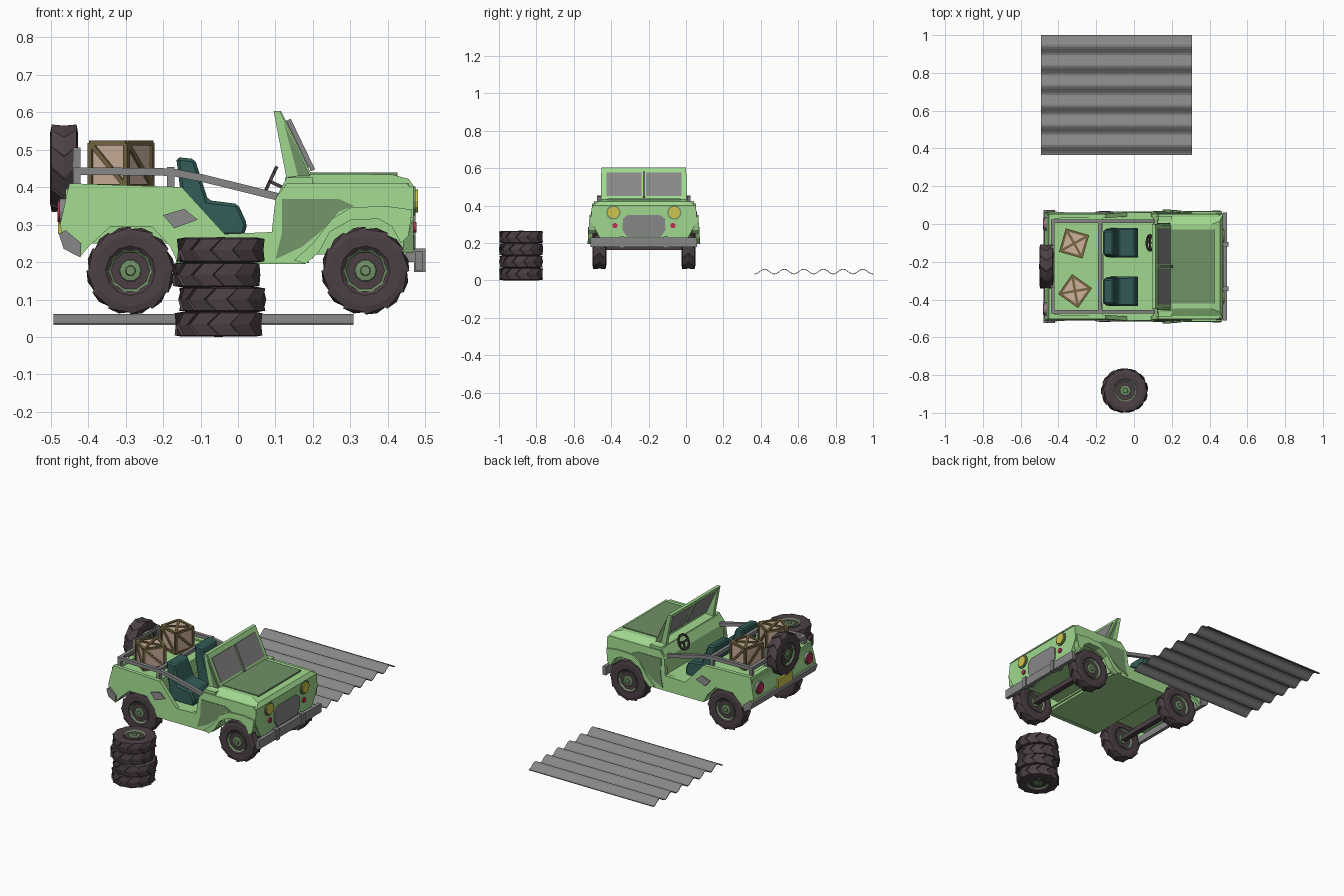
import bpy, bmesh, math
from mathutils import Matrix, Vector

if "Cube" in bpy.data.objects:
    bpy.data.objects.remove(bpy.data.objects["Cube"])


def material(name, *rgb):
    lin = [((c / 255 + 0.055) / 1.055) ** 2.4 for c in rgb] + [1]
    m = bpy.data.materials.new(name)
    m.use_nodes = True
    m.diffuse_color = lin
    m.node_tree.nodes["Principled BSDF"].inputs["Base Color"].default_value = lin
    return m


GREEN = material("light green", 160, 216, 142)
DARK = material("dark green", 112, 146, 103)
RUBBER = material("tyre rubber", 76, 64, 69)
GREY = material("grey metal", 135, 135, 135)
TEAL = material("seat teal", 50, 92, 87)
TAN = material("crate tan", 206, 177, 157)
BROWN = material("crate brown", 118, 103, 67)
YELLOW = material("lamp yellow", 208, 198, 78)
RED = material("lamp red", 190, 45, 82)

CAR = Matrix.Translation((0, -0.225, 0))
WORLD = Matrix.Identity(4)


def add(name, bm, mat, mtx=CAR):
    bm.transform(mtx)
    bmesh.ops.recalc_face_normals(bm, faces=bm.faces)
    me = bpy.data.meshes.new(name)
    bm.to_mesh(me)
    bm.free()
    me.materials.append(mat)
    ob = bpy.data.objects.new(name, me)
    bpy.context.collection.objects.link(ob)
    return ob


def prism(name, pts, a, b, mat, axis="y", mtx=CAR):
    """Extrude an outline from depth a to b; depths may depend on height."""
    bm = bmesh.new()
    ends = []
    for d in (a, b):
        ring = []
        for u, z in pts:
            v = d(z) if callable(d) else d
            ring.append(bm.verts.new((u, v, z) if axis == "y" else (v, u, z)))
        bm.faces.new(ring)
        ends.append(ring)
    n = len(pts)
    for i in range(n):
        j = (i + 1) % n
        bm.faces.new((ends[0][i], ends[0][j], ends[1][j], ends[1][i]))
    return add(name, bm, mat, mtx)


def block(name, x0, x1, half, z0, z1, mat):
    return prism(name, [(x0, z0), (x1, z0), (x1, z1), (x0, z1)], -half, half, mat)


def beams(name, pairs, t, mat, mtx=CAR):
    """Square bars between pairs of points, joined in one object."""
    bm = bmesh.new()
    for p, q in pairs:
        p, q = Vector(p), Vector(q)
        rot = (q - p).to_track_quat("Z", "Y").to_matrix().to_4x4()
        m = Matrix.Translation((p + q) / 2) @ rot @ Matrix.Diagonal((t, t, (q - p).length, 1))
        bmesh.ops.create_cube(bm, size=1, matrix=m)
    return add(name, bm, mat, mtx)


def lathe(name, rings, angles, mat, mtx):
    """Rings of (radius, y, turn, lug depth) around the y axis."""
    bm = bmesh.new()
    loops = []
    for r, y, turn, lug in rings:
        loops.append([bm.verts.new(((r - lug * (k % 2)) * math.cos(t + turn), y,
                                    (r - lug * (k % 2)) * math.sin(t + turn)))
                      for k, t in enumerate(angles)])
    n = len(angles)
    for lo, hi in zip(loops, loops[1:]):
        for i in range(n):
            bm.faces.new((lo[i], lo[(i + 1) % n], hi[(i + 1) % n], hi[i]))
    bm.faces.new(loops[0])
    bm.faces.new(loops[-1])
    return add(name, bm, mat, mtx)


def disc(name, x0, x1, y, z, r, mat):
    pts = [(y + r * math.cos(k * math.pi / 6), z + r * math.sin(k * math.pi / 6)) for k in range(12)]
    return prism(name, pts, x0, x1, mat, "x")


def wheel(name, loc, rot=WORLD):
    m = Matrix.Translation(loc) @ rot
    step = math.tau / 12
    lugs = [step * (k + f) for k in range(12) for f in (0, 0.93)]
    side = [(0.056, 0.028), (0.066, 0.036), (0.096, 0.037)]
    rings = [(r, -y, 0, 0) for r, y in side]
    rings += [(0.117, -0.033, 0, 0.007), (0.118, 0, step / 2, 0.007), (0.117, 0.033, 0, 0.007)]
    rings += [(r, y, 0, 0) for r, y in reversed(side)]
    lathe(name + "_tyre", rings, lugs, RUBBER, m)
    face = [(0.012, 0.038), (0.014, 0.032), (0.028, 0.030), (0.036, 0.022), (0.048, 0.025), (0.058, 0.034)]
    rings = [(r, -y, 0, 0) for r, y in face] + [(r, y, 0, 0) for r, y in reversed(face)]
    lathe(name + "_hub", rings, [k * math.tau / 10 for k in range(10)], DARK, m)


# Side walls with wheel arches, leaning in slightly with height
def wall(z):
    return 0.292 - 0.07 * (z - 0.2)


outline = [(-.45, .41), (-.15, .40), (-.036, .275), (.09, .28), (.10, .37), (.13, .41), (.45, .41),
           (.468, .39), (.468, .325), (.455, .27), (.435, .25), (.41, .295), (.375, .315), (.30, .312),
           (.245, .28), (.215, .225), (.18, .195), (-.16, .195), (-.18, .24), (-.23, .295),
           (-.34, .295), (-.395, .245), (-.42, .215), (-.465, .25), (-.475, .30)]
panel = [(.118, .368), (.27, .368), (.31, .35), (.27, .335), (.225, .285), (.17, .24), (.10, .208), (.118, .28)]
vent = [(-.2, .325), (-.143, .342), (-.108, .313), (-.17, .29)]
flare = [(.455, .27), (.435, .25), (.41, .295), (.375, .315), (.30, .312), (.245, .28), (.215, .225),
         (.18, .195), (.15, .205), (.2, .25), (.25, .315), (.3, .345), (.39, .35), (.465, .34)]
for s, tag in ((1, "left"), (-1, "right")):
    prism(tag + "_side_wall", outline, lambda z: s * wall(z), lambda z: s * (wall(z) - .022), GREEN)
    prism(tag + "_cowl_panel", panel, lambda z: s * (wall(z) + .003), lambda z: s * (wall(z) - .004), DARK)
    prism(tag + "_front_flare", flare, lambda z: s * (wall(z) + .009), lambda z: s * (wall(z) - .03), GREEN)
    prism(tag + "_side_vent", vent, lambda z: s * (wall(z) + .008), lambda z: s * (wall(z) - .004), GREY)

# Tub, floor and cowl
block("rear_deck", -.46, -.165, .272, .30, .395, GREEN)
block("rear_underbody", -.44, -.16, .185, .25, .31, GREEN)
block("cabin_floor", -.165, .19, .275, .197, .275, GREEN)
block("engine_bay", .12, .45, .185, .22, .34, GREEN)
block("front_deck", .13, .455, .27, .32, .41, GREEN)
prism("cowl", [(.10, .21), (.10, .37), (.13, .425), (.2, .425), (.2, .21)], -.268, .268, GREEN)
prism("tail_panel", [(-.45, .405), (-.474, .30), (-.465, .25), (-.42, .22), (-.42, .405)], -.272, .272, GREEN)
prism("nose_panel", [(-.275, .40), (-.285, .32), (-.235, .225), (.235, .225), (.285, .32), (.275, .40)],
      .44, .468, GREEN, "x")


# Hood
def hood_half(z):
    return .277 - 1.6 * (z - .40)


prism("hood", [(.125, .40), (.125, .425), (.2, .435), (.41, .434), (.455, .422), (.471, .40)],
      lambda z: -hood_half(z), hood_half, GREEN)
block("hood_panel", .19, .425, .195, .43, .439, DARK)

# Windscreen: slanted frame, side wings and two panes on each face
screen = [(.095, .603), (.115, .603), (.2, .425), (.178, .425)]
prism("windscreen_frame", screen, -.22, .22, GREEN)
pane = [(.105, .578), (.13, .578), (.19, .452), (.162, .452)]
for s, tag in ((1, "left"), (-1, "right")):
    prism(tag + "_pane", pane, s * .012, s * .2, GREY)
    prism(tag + "_windscreen_wing", [(.095, .603), (.112, .603), (.195, .425), (.13, .42)],
          s * .205, s * .226, GREEN)
    prism(tag + "_wing_panel", [(.122, .572), (.192, .43), (.16, .43)], s * .22, s * .229, DARK)
beams("windscreen_wiper", [((.135, 0, .58), (.2, 0, .445))], .012, GREY)

# Nose and tail fittings
prism("grille", [(-.085, .35), (-.112, .33), (-.115, .27), (-.09, .232),
                 (.09, .232), (.115, .27), (.112, .33), (.085, .35)], .46, .474, GREY, "x")
block("front_bumper", .472, .492, .285, .178, .228, GREY)
beams("front_bumper_mounts", [((.43, s * .117, .215), (.48, s * .117, .215)) for s in (1, -1)], .03, GREY)
prism("rear_bumper", [(-.478, .275), (-.465, .235), (-.42, .212), (-.418, .25), (-.46, .285)],
      -.298, .298, GREY)
prism("number_plate", [(-.065, .275), (.065, .275), (.065, .325), (-.065, .325)], -.48, -.465, YELLOW, "x")
for s, tag in ((1, "left"), (-1, "right")):
    block_pts = [(s * y, z) for y, z in ((.105, .173), (.13, .173), (.13, .236), (.105, .236))]
    prism(tag + "_bumper_post", block_pts, .47, .5, GREY, "x")
    disc(tag + "_headlight_rim", .46, .474, s * .163, .363, .039, DARK)
    disc(tag + "_headlight", .46, .48, s * .163, .363, .031, YELLOW)
    disc(tag + "_indicator", .46, .476, s * .155, .293, .014, RED)
    disc(tag + "_tail_light_rim", -.476, -.45, s * .225, .335, .035, GREY)
    disc(tag + "_tail_light", -.481, -.45, s * .225, .335, .028, RED)

# Rails around the bed and cabin
rails = []
for s in (1, -1):
    y = s * .24
    path = [(-.43, y, .443), (-.178, y, .440), (-.095, y, .424), (.115, y, .372)]
    rails += list(zip(path, path[1:]))
    rails += [((x, y, .39), (x, y, .445)) for x in (-.43, -.18)]
    rails += [((-.43, s * .1, .39), (-.43, s * .1, .5))]
rails += [((x, -.25, .443), (x, .25, .443)) for x in (-.43, -.18)]
rails += [((-.43, -.11, .495), (-.43, .11, .495))]
beams("bed_rails", rails, .02, GREY)

# Seats
seat = [(-.165, .48), (-.115, .475), (-.08, .365), (0, .355), (.025, .30), (.015, .27), (-.13, .27), (-.155, .40)]
for y, tag in ((.125, "left"), (-.132, "right")):
    def half(z):
        return .078 - .1 * max(0, z - .36)
    ob = prism(tag + "_seat", seat, lambda z: y - half(z), lambda z: y + half(z), TEAL)
    bev = ob.modifiers.new("soft_edges", "BEVEL")
    bev.width, bev.segments = .008, 1

# Steering wheel
tilt = Matrix.Translation((.085, .125, .415)) @ Matrix.Rotation(math.radians(25), 4, "Y")
rim = [(0, .042 * math.cos(k * math.tau / 10), .042 * math.sin(k * math.tau / 10)) for k in range(10)]
parts = list(zip(rim, rim[1:] + rim[:1])) + [((0, 0, 0), rim[k]) for k in (0, 5, 8)]
beams("steering_wheel", parts + [((0, 0, 0), (.07, 0, 0))], .009, RUBBER, CAR @ tilt)

# Crates with edge frames and diagonal braces
h = .058
for tag, x, y, yaw in (("left", -.317, .122, -16), ("right", -.312, -.13, -35)):
    m = CAR @ Matrix.Translation((x, y, .46)) @ Matrix.Rotation(math.radians(yaw), 4, "Z")
    bm = bmesh.new()
    bmesh.ops.create_cube(bm, size=2 * h)
    add(tag + "_crate", bm, TAN, m)
    bars = []
    for a in (-h, h):
        for b in (-h, h):
            bars += [((-h, a, b), (h, a, b)), ((a, -h, b), (a, h, b)), ((a, b, -h), (a, b, h))]
        bars += [((-h, a, h), (h, a, -h)), ((a, -h, h), (a, h, -h)), ((-h, a, h), (h, -a, h))]
    beams(tag + "_crate_frame", bars, .013, BROWN, m)

# Wheels, spare and the loose stack
for x, end in ((.34, "front"), (-.287, "rear")):
    for s, tag in ((1, "left"), (-1, "right")):
        wheel(end + "_" + tag + "_wheel", (x, -.225 + s * .238, .177))
    beams(end + "_axle", [((x, -.23, .177), (x, .23, .177))], .03, RUBBER)
wheel("spare_wheel", (-.464, -.225, .45), Matrix.Rotation(math.pi / 2, 4, "Z"))
lay = Matrix.Rotation(math.pi / 2, 4, "X") @ Matrix.Diagonal((1, .9, 1, 1))
for k, dx in enumerate((-.052, -.042, -.058, -.046)):
    wheel("stacked_wheel_%d" % (k + 1), (dx, -.882, .034 + .066 * k),
          Matrix.Rotation(.35 * k, 4, "Z") @ lay)

# Corrugated sheet
count = 60
wave = []
for k in range(count + 1):
    y = .366 + (1 - .366) * k / count
    wave.append((y, .049 + .013 * math.cos(math.tau * (y - .42) / .105)))
prism("corrugated_sheet", wave + [(y, z - .004) for y, z in reversed(wave)], -.492, .308, GREY, "x", WORLD)
